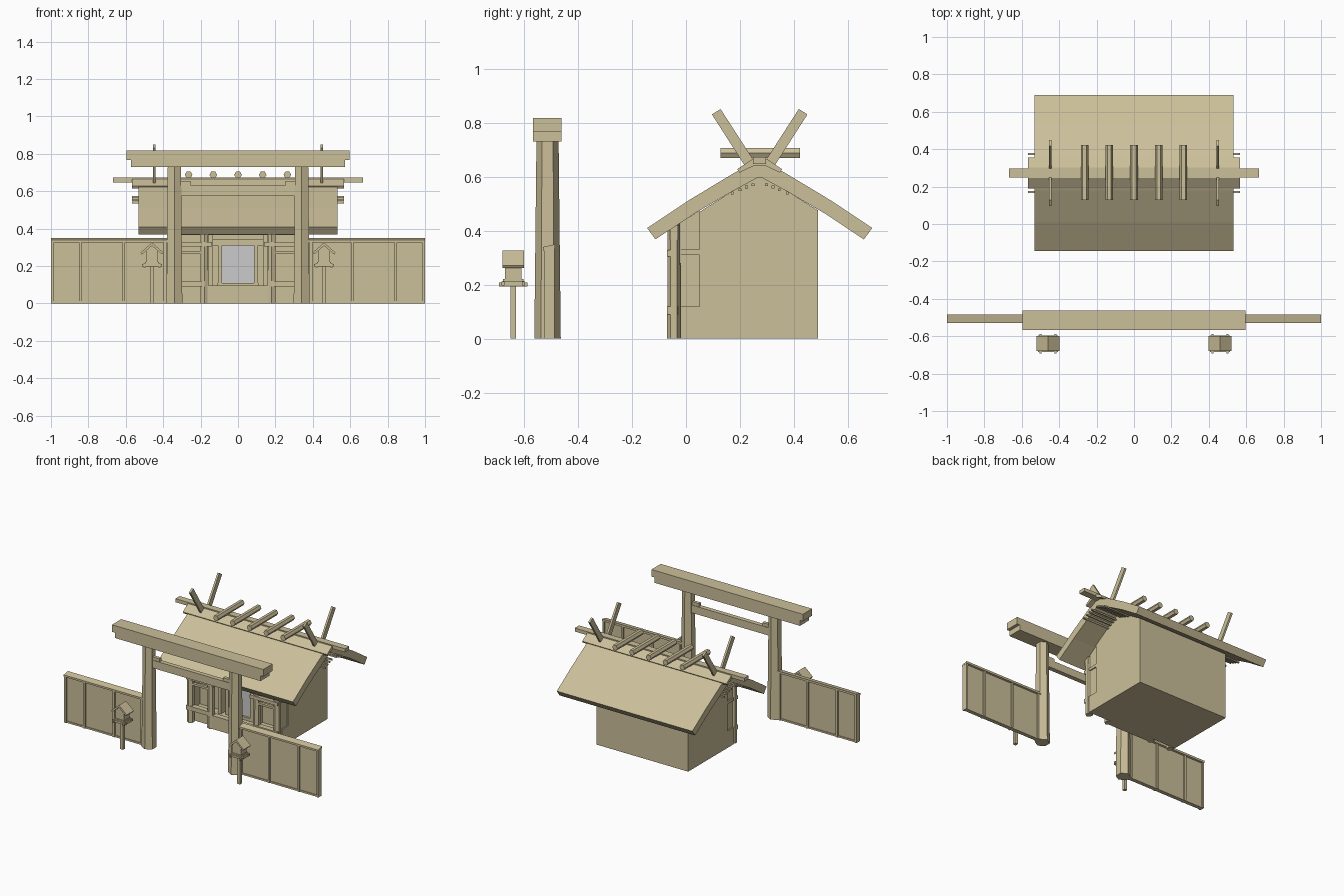
import bpy, bmesh, math
from mathutils import Vector, Matrix

if "Cube" in bpy.data.objects:
    bpy.data.objects.remove(bpy.data.objects["Cube"])

wood = bpy.data.materials.new("weathered_wood")
wood.diffuse_color = (0.60, 0.52, 0.32, 1)
wood.use_nodes = True
wood.node_tree.nodes["Principled BSDF"].inputs["Base Color"].default_value = wood.diffuse_color
panel_grey = bpy.data.materials.new("door_grey")
panel_grey.diffuse_color = (0.8, 0.8, 0.82, 1)
panel_grey.use_nodes = True
panel_grey.node_tree.nodes["Principled BSDF"].inputs["Base Color"].default_value = panel_grey.diffuse_color


def finish(name, bm, mat=wood):
    bmesh.ops.recalc_face_normals(bm, faces=bm.faces)
    me = bpy.data.meshes.new(name)
    bm.to_mesh(me)
    bm.free()
    me.materials.append(mat)
    ob = bpy.data.objects.new(name, me)
    bpy.context.collection.objects.link(ob)
    return ob


def box(name, x0, x1, y0, y1, z0, z1, mat=wood):
    bm = bmesh.new()
    m = Matrix.Translation(((x0 + x1) / 2, (y0 + y1) / 2, (z0 + z1) / 2))
    bmesh.ops.create_cube(bm, size=1, matrix=m @ Matrix.Diagonal((x1 - x0, y1 - y0, z1 - z0, 1)))
    return finish(name, bm, mat)


def pair(name, x0, x1, *rest):
    """The same box on both sides of x = 0."""
    box(name + "_right", x0, x1, *rest)
    box(name + "_left", -x1, -x0, *rest)


def extrude(name, pts, a, b, axis="x"):
    """Prism from a (y, z) profile along x, or an (x, z) profile along y."""
    bm = bmesh.new()
    co = (lambda p: (a, p[0], p[1])) if axis == "x" else (lambda p: (p[0], a, p[1]))
    f = bm.faces.new([bm.verts.new(co(p)) for p in pts])
    r = bmesh.ops.extrude_face_region(bm, geom=[f])
    d = Vector((b - a, 0, 0)) if axis == "x" else Vector((0, b - a, 0))
    bmesh.ops.translate(bm, verts=[v for v in r["geom"] if isinstance(v, bmesh.types.BMVert)], vec=d)
    return finish(name, bm)


def hex_post(name, x, y, z0, z1, r0, r1):
    bm = bmesh.new()
    m = Matrix.Translation((x, y, (z0 + z1) / 2)) @ Matrix.Rotation(math.pi / 2, 4, "Z")
    bmesh.ops.create_cone(bm, cap_ends=True, segments=6, radius1=r0, radius2=r1, depth=z1 - z0, matrix=m)
    # turn points to front and back
    ys = max(v.co.y for v in bm.verts) - y
    if ys < r0 * 0.95:
        bmesh.ops.rotate(bm, verts=bm.verts, cent=(x, y, 0), matrix=Matrix.Rotation(math.pi / 6, 3, "Z"))
    return finish(name, bm)


RY = 0.273  # ridge line


def mirror_y(half):
    return half + [(2 * RY - y, z) for y, z in reversed(half)]


# Hall: main volume, porch plinth and side walls
extrude("hall_body", [(0.05, 0), (0.49, 0), (0.49, 0.475), (RY, 0.61), (0.05, 0.47)], -0.36, 0.36)
box("porch_plinth", -0.355, 0.355, -0.02, 0.05, 0, 0.09)
for s in (-1, 1):
    side = "right" if s > 0 else "left"
    extrude("porch_side_wall_" + side, [(-0.02, 0), (0.05, 0), (0.05, 0.475), (-0.02, 0.43)], s * 0.335, s * 0.352)
pair("side_wall_base", 0.335, 0.36, -0.02, 0.05, 0, 0.12)
pair("side_wall_rail", 0.335, 0.36, -0.02, 0.05, 0.31, 0.33)

# Porch columns, rails and lintels
for s in (-1, 1):
    for x in (0.34, 0.18):
        hex_post("porch_column", s * x, -0.045, 0, 0.42 if x > 0.2 else 0.43, 0.025, 0.023)
box("porch_lintel", -0.36, 0.36, -0.06, -0.03, 0.365, 0.42)
pair("bay_upper_rail", 0.14, 0.36, -0.07, -0.045, 0.305, 0.328)
pair("bay_middle_rail", 0.19, 0.34, -0.055, -0.035, 0.265, 0.28)
pair("bay_lower_rail", 0.18, 0.36, -0.07, -0.03, 0.09, 0.12)
box("threshold", -0.18, 0.18, -0.06, -0.02, 0, 0.095)

# Doorway
box("door_panel", -0.085, 0.085, 0.03, 0.05, 0.11, 0.31, panel_grey)
pair("door_jamb", 0.085, 0.108, 0.015, 0.05, 0.09, 0.31)
pair("inner_jamb", 0.135, 0.158, 0.0, 0.05, 0.09, 0.4)
box("door_head", -0.158, 0.158, 0.01, 0.05, 0.31, 0.345)
box("door_sill", -0.11, 0.11, 0.015, 0.05, 0.09, 0.11)

# Roof slab with a slight sag
top = mirror_y([(-0.144, 0.41), (0.012, 0.514), (0.18, 0.615), (RY - 0.01, 0.658)])
under = mirror_y([(-0.113, 0.368), (0.03, 0.463), (0.17, 0.545), (RY - 0.005, 0.598)])
extrude("roof", top + under[::-1], -0.533, 0.533)

# Ridge saddle and ridge beam
saddle = mirror_y([(0.19, 0.628), (0.245, 0.665)])
low = mirror_y([(0.198, 0.615), (0.25, 0.64)])
extrude("ridge_saddle", saddle + low[::-1], -0.567, 0.567)
box("ridge_beam", -0.667, 0.667, RY + 0.006 - 0.03, RY + 0.024, 0.648, 0.673)

# Logs across the ridge
for i in range(-2, 3):
    pts = [(i * 0.132 + 0.0205 * math.cos(k * math.pi / 3), 0.688 + 0.0205 * math.sin(k * math.pi / 3))
           for k in range(6)]
    extrude("ridge_log", pts, 0.127, 0.422, "y")

# Forked finials and gable pegs at both ends
for s in (-1, 1):
    for m in (-1, 1):
        blade = [(0.161, 0.83 - 0.83), (0, 0)]
        blade = [(-0.177, 0.831), (-0.145, 0.851), (-0.012, 0.645), (-0.045, 0.625)]
        extrude("forked_finial", [(RY - m * y, z) for y, z in blade], s * 0.440, s * 0.454)
        for d, z in ((0.025, 0.57), (0.049, 0.562), (0.073, 0.552), (0.102, 0.54)):
            y = RY + m * d
            extrude("gable_peg", [(y - 0.005, z - 0.005), (y + 0.005, z - 0.005),
                                  (y + 0.005, z + 0.005), (y - 0.005, z + 0.005)], s * 0.36, s * 0.567)

# Gate: tapered posts, double top beam, tie beam with wedges
GY = -0.513
for s in (-1, 1):
    hex_post("gate_post", s * 0.34, GY, 0, 0.735, 0.049, 0.041)
box("gate_lower_beam", -0.573, 0.573, -0.566, -0.462, 0.73, 0.768)
box("gate_upper_beam", -0.595, 0.595, -0.566, -0.462, 0.768, 0.818)
box("gate_tie_beam", -0.34, 0.34, GY - 0.016, GY + 0.016, 0.575, 0.63)
pair("tie_wedge", 0.25, 0.32, GY - 0.012, GY + 0.012, 0.63, 0.652)

# Fence on both sides of the gate
pair("fence_panel", 0.36, 0.998, -0.516, -0.498, 0.003, 0.335)
for x in (0.39, 0.61, 0.843, 0.992):
    pair("fence_post", x - 0.007, x + 0.007, -0.526, -0.488, 0, 0.335)
pair("fence_bottom_rail", 0.36, 0.998, -0.521, -0.493, 0, 0.012)
for s in (-1, 1):
    extrude("fence_cap", [(-0.53, 0.327), (-0.485, 0.335), (-0.485, 0.35), (-0.53, 0.34)], s * 0.36, s * 1.0)

# Lanterns in front of the fence
LY = -0.64
for s in (-1, 1):
    x = s * 0.46
    box("lantern_post", x - 0.011, x + 0.011, LY - 0.011, LY + 0.011, 0, 0.2)
    box("lantern_platform", x - 0.045, x + 0.045, LY - 0.04, LY + 0.04, 0.197, 0.213)
    for d in (-1, 1):
        cx, cy = x + d * 0.04, LY + d * 0.038
        box("platform_bar", cx - 0.006, cx + 0.006, LY - 0.052, LY + 0.052, 0.193, 0.208)
        box("platform_cross_bar", x - 0.053, x + 0.053, cy - 0.006, cy + 0.006, 0.198, 0.212)
    box("lantern_base", x - 0.037, x + 0.037, LY - 0.038, LY + 0.038, 0.212, 0.222)
    extrude("lantern_box", [(x - 0.033, 0.22), (x + 0.033, 0.22), (x + 0.033, 0.28), (x, 0.312), (x - 0.033, 0.28)],
            LY - 0.03, LY + 0.03, "y")
    extrude("lantern_roof", [(x - 0.061, 0.272), (x, 0.326), (x + 0.061, 0.272),
                             (x + 0.054, 0.262), (x, 0.309), (x - 0.054, 0.262)], LY - 0.04, LY + 0.04, "y")
